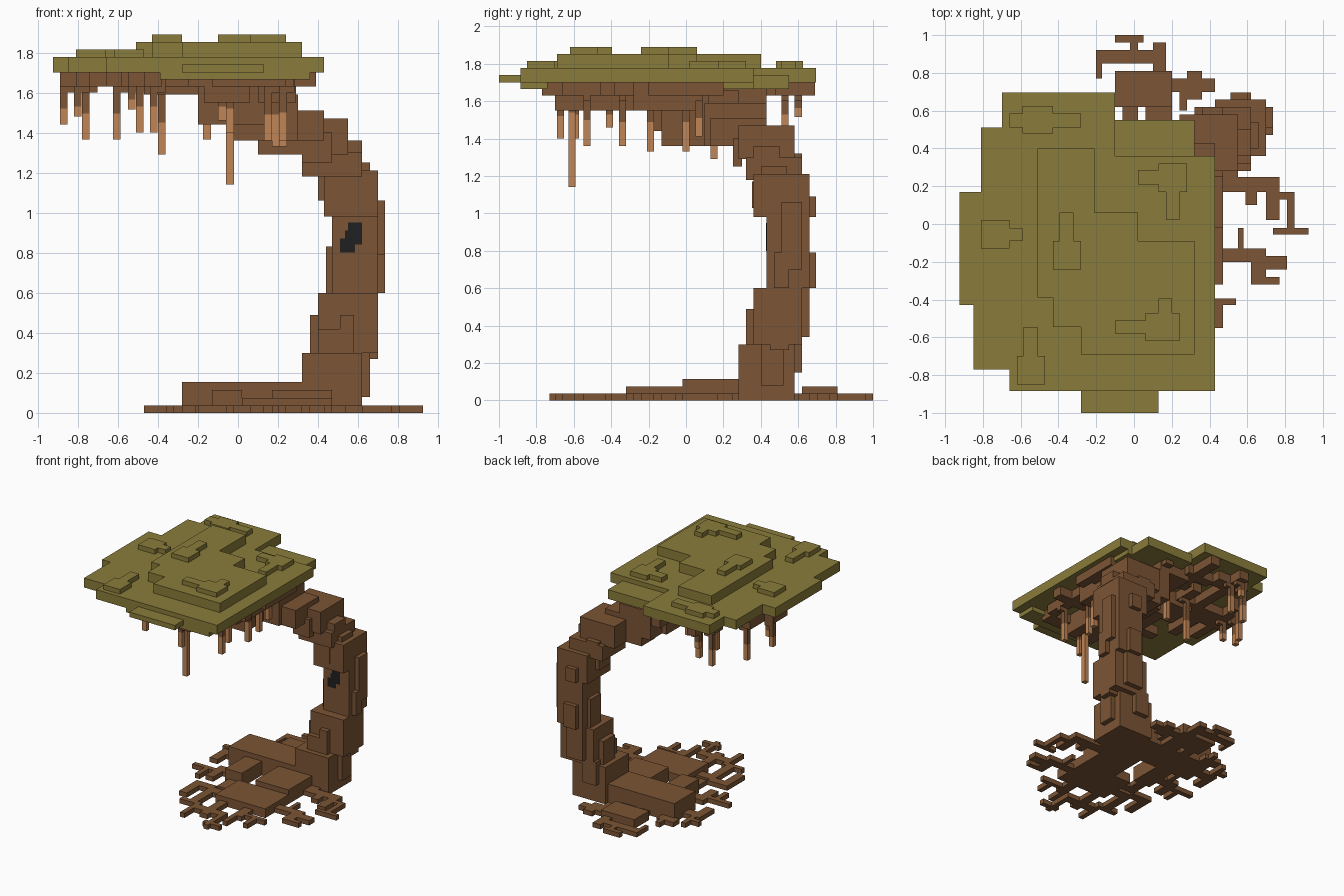
import bpy, bmesh
from mathutils import Vector

if "Cube" in bpy.data.objects:
    bpy.data.objects.remove(bpy.data.objects["Cube"], do_unlink=True)


def material(name, col):
    m = bpy.data.materials.new(name)
    m.use_nodes = True
    m.diffuse_color = (*col, 1)
    b = m.node_tree.nodes["Principled BSDF"]
    b.inputs["Base Color"].default_value = (*col, 1)
    b.inputs["Roughness"].default_value = 0.9
    return m


BARK = material("brown bark", (0.200, 0.089, 0.035))
LEAF = material("olive leaves", (0.255, 0.203, 0.043))
TAN = material("tan vine tip", (0.53, 0.235, 0.092))
DARK = material("dark hollow", (0.014, 0.014, 0.015))


def finish(name, bm, mats):
    me = bpy.data.meshes.new(name)
    bm.to_mesh(me)
    bm.free()
    for m in mats:
        me.materials.append(m)
    ob = bpy.data.objects.new(name, me)
    bpy.context.scene.collection.objects.link(ob)


def add_box(bm, x0, x1, y0, y1, z0, z1, idx=0):
    r = bmesh.ops.create_cube(bm, size=1)
    for v in r["verts"]:
        v.co = Vector(((x0 + x1) / 2 + v.co.x * (x1 - x0),
                       (y0 + y1) / 2 + v.co.y * (y1 - y0),
                       (z0 + z1) / 2 + v.co.z * (z1 - z0)))
        for f in v.link_faces:
            f.material_index = idx


def boxes(name, items, mat):
    bm = bmesh.new()
    for b in items:
        add_box(bm, *b)
    finish(name, bm, [mat])


def slabs(name, items, z0, z1, mat):
    boxes(name, [(*b, z0, z1) for b in items], mat)


def prism(name, outline, z0, z1, mat):
    bm = bmesh.new()
    f = bm.faces.new([bm.verts.new((x, y, z0)) for x, y in outline])
    r = bmesh.ops.extrude_face_region(bm, geom=[f])
    for v in r["geom"]:
        if isinstance(v, bmesh.types.BMVert):
            v.co.z = z1
    bmesh.ops.recalc_face_normals(bm, faces=bm.faces)
    finish(name, bm, [mat])


# Curved trunk, stacked from offset blocks
boxes("trunk", [
    (0.32, 0.62, 0.28, 0.58, 0, 0.30),
    (0.40, 0.70, 0.36, 0.62, 0.30, 0.60),
    (0.47, 0.70, 0.43, 0.66, 0.60, 0.98),
    (0.43, 0.70, 0.36, 0.66, 0.98, 1.21),
    (0.32, 0.62, 0.32, 0.62, 1.18, 1.30),
    (0.24, 0.55, 0.28, 0.58, 1.29, 1.47),
    (0.10, 0.43, 0.25, 0.43, 1.29, 1.51),
    (0.10, 0.43, 0.13, 0.43, 1.36, 1.51),
    (0.02, 0.30, 0.10, 0.43, 1.36, 1.59),
    (-0.02, 0.28, 0.12, 0.28, 1.36, 1.66),
    (-0.02, 0.16, -0.13, 0.28, 1.36, 1.66),
    (-0.20, 0.13, -0.20, 0.13, 1.44, 1.70),
], BARK)

# Raised bark plates around the trunk
boxes("bark_plates", [
    (0.36, 0.51, 0.40, 0.55, 0.30, 0.49), (0.40, 0.58, 0.32, 0.40, 0.30, 0.42),
    (0.51, 0.58, 0.32, 0.40, 0.40, 0.49), (0.60, 0.66, 0.40, 0.52, 0.08, 0.32),
    (0.60, 0.70, 0.45, 0.55, 0.27, 0.34), (0.38, 0.50, 0.56, 0.62, 0.15, 0.34),
    (0.47, 0.62, 0.60, 0.66, 0.34, 0.60), (0.44, 0.50, 0.47, 0.60, 0.60, 0.83),
    (0.68, 0.735, 0.47, 0.55, 0.60, 0.79), (0.68, 0.735, 0.51, 0.62, 0.70, 1.06),
    (0.51, 0.62, 0.64, 0.695, 0.60, 0.79), (0.51, 0.60, 0.64, 0.695, 0.98, 1.09),
    (0.40, 0.50, 0.40, 0.55, 1.06, 1.21),
    (0.47, 0.58, 0.353, 0.40, 1.03, 1.17), (0.55, 0.66, 0.40, 0.54, 1.19, 1.25),
    (0.54, 0.62, 0.36, 0.50, 1.25, 1.36), (0.53, 0.58, 0.40, 0.54, 1.25, 1.29),
    (0.32, 0.47, 0.25, 0.30, 1.25, 1.40), (0.36, 0.47, 0.56, 0.62, 1.22, 1.32),
], BARK)

# Dark hollow, thin plates on the trunk front
boxes("hollow", [(0.51, 0.585, 0.428, 0.431, 0.80, 0.87),
                 (0.535, 0.62, 0.428, 0.431, 0.84, 0.91),
                 (0.55, 0.62, 0.428, 0.431, 0.91, 0.95)], DARK)

# Thick roots, getting lower away from the trunk
boxes("thick_roots", [
    (-0.28, 0.32, 0.28, 0.55, 0, 0.155),
    (0.17, 0.47, -0.02, 0.28, 0, 0.115),
    (-0.13, 0.02, 0.02, 0.28, 0, 0.115),
    (0.02, 0.47, -0.32, -0.02, 0, 0.075),
    (-0.10, 0.20, 0.62, 0.81, 0, 0.075),
], BARK)

# Thin roots spread flat on the ground
Z = 0.038
slabs("right_roots", [
    (0.43, 0.77, 0.17, 0.25), (0.70, 0.77, 0.02, 0.17), (0.70, 0.85, 0.13, 0.17),
    (0.81, 0.85, -0.02, 0.17), (0.735, 0.925, -0.055, -0.02), (0.59, 0.65, 0.10, 0.17),
    (0.47, 0.70, -0.20, -0.13), (0.55, 0.58, -0.13, -0.02), (0.62, 0.81, -0.24, -0.17),
    (0.62, 0.70, -0.32, -0.24), (0.70, 0.77, -0.32, -0.28),
    (0.36, 0.54, -0.43, -0.395), (0.43, 0.47, -0.55, -0.43),
    (0.43, 0.55, 0.17, 0.30),
], 0, Z, BARK)
slabs("back_roots", [
    (-0.06, 0.02, 0.53, 0.66), (0.06, 0.20, 0.53, 0.66), (0.28, 0.36, 0.66, 0.81),
    (0.20, 0.43, 0.70, 0.77), (0.24, 0.28, 0.60, 0.72), (0.10, 0.17, 0.81, 0.96),
    (-0.20, 0.17, 0.85, 0.92), (-0.20, -0.17, 0.77, 0.85), (-0.02, 0.02, 0.92, 0.97),
    (-0.10, 0.05, 0.96, 1.0),
], 0, Z, BARK)
slabs("left_roots", [
    (-0.43, -0.28, 0.36, 0.44), (-0.43, -0.36, 0.25, 0.40), (-0.47, -0.40, 0.47, 0.51),
    (-0.40, -0.36, 0.40, 0.58), (-0.32, -0.17, 0.54, 0.62), (-0.24, -0.20, 0.60, 0.68),
    (-0.28, -0.10, 0.10, 0.18), (-0.28, -0.21, -0.02, 0.14), (-0.47, -0.24, 0.08, 0.12),
    (-0.36, -0.32, -0.04, 0.10), (-0.21, -0.17, 0.17, 0.30),
], 0, Z, BARK)
slabs("front_roots", [
    (-0.13, 0.05, -0.24, -0.16), (-0.28, -0.10, -0.20, -0.13), (-0.28, -0.21, -0.36, -0.16),
    (-0.13, -0.06, -0.43, -0.20), (-0.20, -0.02, -0.47, -0.43),
    (0.06, 0.13, -0.58, -0.30), (-0.06, 0.24, -0.54, -0.47), (-0.06, -0.02, -0.66, -0.50),
    (0.20, 0.24, -0.73, -0.50), (0.17, 0.32, -0.70, -0.66), (0.28, 0.36, -0.47, -0.30),
    (0.28, 0.32, -0.60, -0.45), (-0.10, -0.02, -0.10, 0.04), (-0.10, 0.05, -0.13, -0.07),
], 0, Z, BARK)

# Branches under the canopy
boxes("thick_branches", [
    (-0.17, 0.06, -0.70, -0.17, 1.55, 1.70),
    (-0.47, -0.17, -0.13, 0.10, 1.59, 1.70),
    (0.10, 0.29, -0.28, 0.05, 1.55, 1.70),
    (-0.17, 0.10, 0.10, 0.43, 1.59, 1.70),
], BARK)
slabs("thin_branches", [
    (-0.89, -0.40, -0.04, 0.14), (-0.66, -0.58, -0.30, 0.00), (-0.55, -0.47, 0.05, 0.66),
    (-0.64, -0.36, 0.44, 0.55), (-0.55, -0.17, -0.46, -0.38), (-0.47, -0.38, -0.62, -0.42),
    (-0.25, -0.10, -0.70, -0.62), (-0.13, 0.24, -0.77, -0.66), (0.10, 0.39, -0.46, -0.38),
    (0.20, 0.28, -0.66, -0.20), (0.20, 0.39, -0.10, 0.09), (0.32, 0.39, -0.20, 0.20),
    (-0.40, -0.32, 0.05, 0.30), (-0.28, -0.13, 0.25, 0.33), (-0.25, -0.17, 0.25, 0.69),
    (-0.36, -0.13, 0.40, 0.48), (-0.81, -0.74, -0.24, 0.33), (0.02, 0.09, 0.30, 0.48),
], 1.63, 1.71, BARK)

# Hanging vines: x, y, tip height, tan length; brown above the tan
bm = bmesh.new()
H = 0.019
for x, y, low, tan in [
        (-0.04, -0.61, 1.14, 0.40), (-0.04, -0.67, 1.40, 0.12), (-0.38, 0.15, 1.29, 0.16),
        (0.19, 0.0, 1.33, 0.16), (0.225, -0.19, 1.33, 0.16), (0.15, -0.34, 1.36, 0.13),
        (0.225, -0.53, 1.36, 0.14), (-0.605, 0.53, 1.365, 0.13), (-0.76, 0.30, 1.365, 0.13),
        (-0.155, 0.19, 1.365, 0.15), (-0.49, 0.53, 1.40, 0.13), (-0.42, -0.59, 1.40, 0.13),
        (-0.87, 0.13, 1.44, 0.08), (-0.53, 0.60, 1.515, 0.05), (-0.08, -0.41, 1.46, 0.07),
        (-0.80, 0.07, 1.48, 0.05), (0.225, 0.07, 1.41, 0.10)]:
    add_box(bm, x - H, x + H, y - H, y + H, low, low + tan, 1)
    add_box(bm, x - H, x + H, y - H, y + H, low + tan, 1.70)
    # stub beside the top of each vine
    add_box(bm, x - H, x + 3 * H, y - H, y + H, 1.60, 1.70)
finish("hanging_vines", bm, [BARK, TAN])

# Canopy plates
prism("canopy_main", [
    (-0.70, 0.695), (-0.10, 0.695), (-0.10, 0.36), (0.43, 0.36), (0.43, -0.885),
    (-0.66, -0.885), (-0.66, -0.77), (-0.85, -0.77), (-0.85, -0.43), (-0.925, -0.43),
    (-0.925, 0.17), (-0.81, 0.17), (-0.81, 0.51), (-0.70, 0.51)], 1.70, 1.777, LEAF)
prism("canopy_upper", [
    (-0.51, 0.40), (-0.21, 0.40), (-0.21, 0.06), (0.02, 0.06), (0.02, -0.09),
    (0.32, -0.09), (0.32, -0.69), (-0.28, -0.69), (-0.28, -0.545), (-0.43, -0.545),
    (-0.43, -0.39), (-0.51, -0.39)], 1.775, 1.853, LEAF)
boxes("canopy_low_plates", [
    (-0.28, 0.13, -1.0, -0.87, 1.70, 1.74),
    (-0.10, 0.32, 0.30, 0.55, 1.665, 1.74),
    (-0.39, 0.36, -0.885, -0.74, 1.665, 1.702),
    (0.13, 0.36, 0.05, 0.36, 1.665, 1.702),
], LEAF)

# Leaf clumps on top
slabs("top_clumps", [
    (-0.43, -0.28, -0.24, -0.09), (-0.395, -0.32, -0.10, 0.06),
    (-0.10, 0.24, -0.58, -0.51), (0.06, 0.24, -0.62, -0.47), (0.13, 0.20, -0.48, -0.395),
], 1.85, 1.89, LEAF)
slabs("edge_clumps", [
    (-0.81, -0.66, -0.13, 0.02), (-0.67, -0.59, -0.09, -0.02),
    (-0.66, -0.43, 0.51, 0.585), (-0.59, -0.43, 0.48, 0.625), (-0.44, -0.28, 0.51, 0.585),
    (-0.62, -0.47, -0.85, -0.70), (-0.585, -0.51, -0.71, -0.545),
    (0.02, 0.13, 0.21, 0.285), (0.13, 0.28, 0.17, 0.32), (0.17, 0.24, 0.02, 0.18),
], 1.775, 1.815, LEAF)
